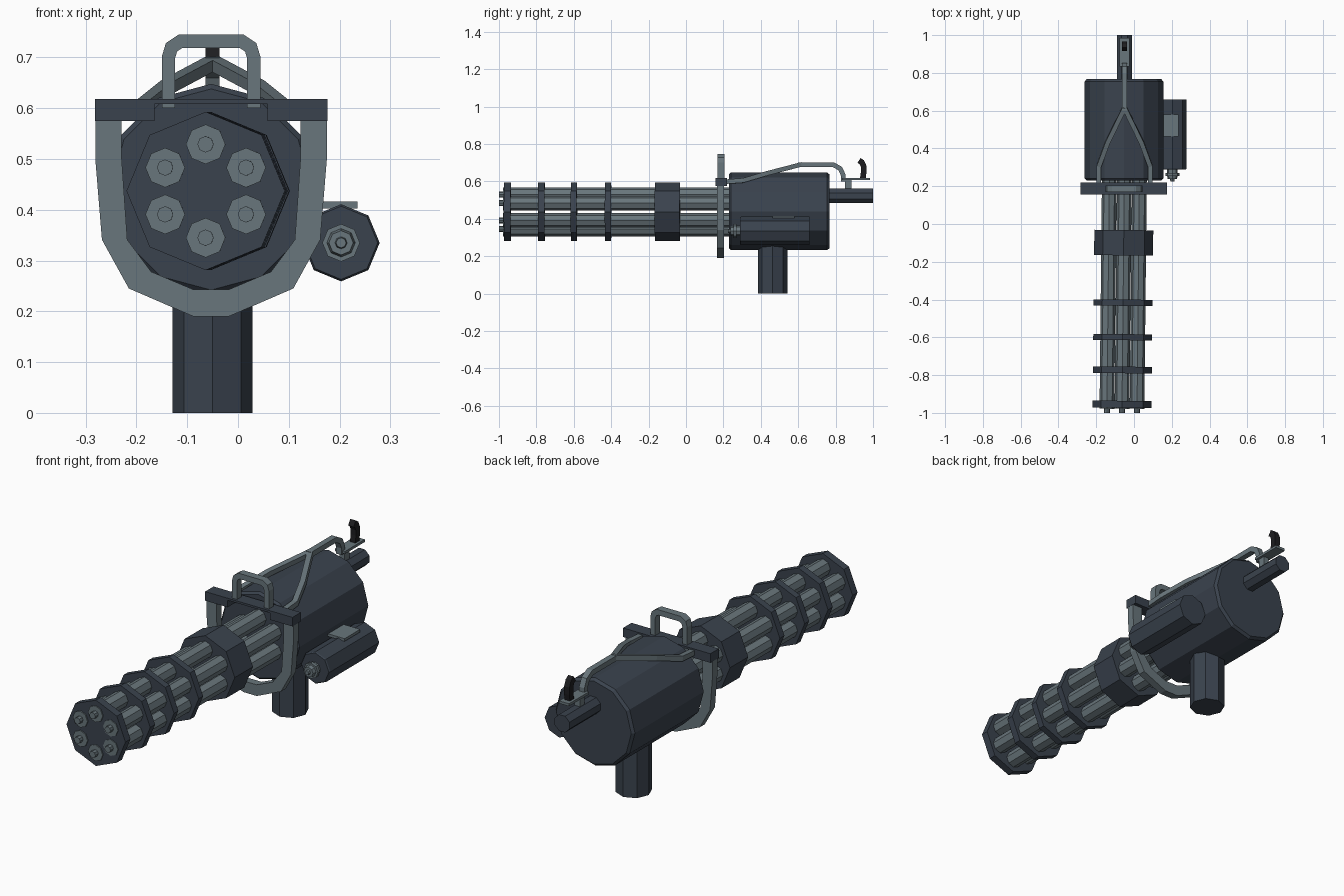
import bpy, bmesh, math
from mathutils import Vector as V

if "Cube" in bpy.data.objects:
    bpy.data.objects.remove(bpy.data.objects["Cube"])


def material(name, rgb):
    m = bpy.data.materials.new(name)
    m.diffuse_color = (*rgb, 1)
    m.use_nodes = True
    m.node_tree.nodes["Principled BSDF"].inputs["Base Color"].default_value = m.diffuse_color
    return m


DARK = material("dark_steel", (.042, .055, .075))
LIGHT = material("light_steel", (.14, .18, .2))
BLACK = material("black_grip", (.012, .012, .014))


def finish(name, bm, mat):
    bmesh.ops.recalc_face_normals(bm, faces=bm.faces)
    me = bpy.data.meshes.new(name)
    bm.to_mesh(me)
    bm.free()
    me.materials.append(mat)
    ob = bpy.data.objects.new(name, me)
    bpy.context.collection.objects.link(ob)
    return ob


def skin(name, rings, mat):
    """Bridge a list of vertex rings and cap both ends."""
    bm = bmesh.new()
    rows = [[bm.verts.new(p) for p in ring] for ring in rings]
    n = len(rows[0])
    for a, b in zip(rows, rows[1:]):
        for i in range(n):
            j = (i + 1) % n
            bm.faces.new((a[i], a[j], b[j], b[i]))
    bm.faces.new(rows[0])
    bm.faces.new(rows[-1])
    return finish(name, bm, mat)


def lathe(name, base, axis, steps, n, mat, turn=0):
    """Steps are (distance along axis, radius); a corner points up."""
    base, d = V(base), V(axis).normalized()
    right = d.cross(V((1, 0, 0)) if abs(d.z) > .9 else V((0, 0, 1))).normalized()
    up = right.cross(d)
    ang = [2 * math.pi * i / n + turn for i in range(n)]
    return skin(name, [[base + d * t + (up * math.cos(a) + right * math.sin(a)) * r
                        for a in ang] for t, r in steps], mat)


def sweep(name, pts, w, h, side, mat):
    """Mitred rectangular bar along a path; w runs along 'side'."""
    pts, rings = [V(p) for p in pts], []
    for i, p in enumerate(pts):
        a = (p - pts[i - 1]).normalized() if i else (pts[1] - p).normalized()
        b = (pts[i + 1] - p).normalized() if i < len(pts) - 1 else a
        t = (a + b).normalized()
        s = V(side)
        s = (s - t * s.dot(t)).normalized()
        k = t.cross(s) * (h / 2 / max(t.dot(a), .5))
        s *= w / 2
        rings.append([p + s + k, p - s + k, p - s - k, p + s - k])
    return skin(name, rings, mat)


def plate(name, outline, y0, y1, mat):
    """Extrude an x-z outline along y."""
    return skin(name, [[(x, y, z) for x, z in outline] for y in (y0, y1)], mat)


def box(name, x0, x1, y0, y1, z0, z1, mat):
    return plate(name, [(x0, z0), (x1, z0), (x1, z1), (x0, z1)], y0, y1, mat)


Y = V((0, 1, 0))
CX = -.053

# Main housing, grip and rear tube
lathe("housing", (CX, .23, .44), Y,
      [(0, .198), (.01, .208), (.525, .208), (.537, .197)], 12, DARK)
lathe("grip", (-.05, .463, 0), (0, 0, 1), [(0, .079), (.27, .079)], 8, DARK)
lathe("rear_tube", (-.05, .75, .523), Y, [(0, .042), (.25, .042)], 8, DARK, math.pi / 8)

# Barrel cluster, turned very slightly sideways
AXIS = V((.0105, 1, 0)).normalized()
CENTRE = V((-.064, -1, .437))
for i in range(6):
    a = math.radians(60 * i)
    off = V((math.sin(a), 0, math.cos(a))) * .092
    lathe(f"barrel_{i + 1}", CENTRE + off, AXIS,
          [(0, .016), (.022, .016), (.022, .039), (1.25, .039)], 8, LIGHT)
for i, (y0, y1) in enumerate([(-.973, -.936), (-.79, -.755), (-.615, -.583),
                              (-.433, -.4), (-.166, -.032)]):
    lathe(f"barrel_clamp_{i + 1}", CENTRE, AXIS,
          [(y0 + 1, .156), (y1 + 1, .156)], 8, DARK)

# U-shaped front frame, built from one half and mirrored about CX
outer = [(.228, .6), (.228, .5), (.215, .341), (.162, .245), (.035, .19)]
inner = [(.176, .6), (.176, .5), (.165, .341), (.118, .278), (.035, .243)]
half = lambda pts, s: [(CX + s * x, z) for x, z in pts]
frame = (half(outer, 1) + half(outer, -1)[::-1]
         + half(inner, -1) + half(inner, 1)[::-1])
plate("front_frame", frame, .166, .203, LIGHT)

# Notched cross bar and carry handle
bar = [(.229, .618), (.229, .575), (.111, .575), (.111, .608)]
plate("cross_bar", half(bar, 1) + half(bar, -1)[::-1], .157, .22, DARK)
arch = [(.084, .6), (.084, .7), (.078, .72), (.06, .732)]
sweep("carry_handle", [(x, .187, z) for x, z in half(arch, 1) + half(arch, -1)[::-1]],
      .036, .026, Y, LIGHT)

# Forked strap over the housing
for s, side in ((-1, "left"), (1, "right")):
    arm = [(.136, .21, .598), (.136, .305, .605), (.09, .43, .642), (.0, .615, .69)]
    sweep(f"strap_arm_{side}", [(-.05 + s * x, y, z) for x, y, z in arm],
          .025, .024, (1, 0, 0), LIGHT)
sweep("strap_spine", [(-.05, .6, .688), (-.05, .79, .688), (-.05, .825, .668),
                      (-.05, .84, .635), (-.05, .84, .6)], .028, .025, (1, 0, 0), LIGHT)

# Trigger plate, post and thumb trigger
box("trigger_plate", -.076, -.024, .835, .985, .606, .618, LIGHT)
box("trigger_post", -.064, -.036, .85, .885, .55, .608, LIGHT)
sweep("thumb_trigger", [(-.05, .945, .612), (-.05, .95, .65), (-.05, .95, .68),
                        (-.05, .94, .702), (-.05, .925, .712)],
      .028, .03, (1, 0, 0), BLACK)

# Side motor with stepped nozzle and bracket
lathe("side_motor", (.203, .288, .335), Y, [(0, .072), (.006, .076), (.372, .076)], 8, DARK)
lathe("motor_nozzle", (.203, .225, .335), Y,
      [(0, .01), (.012, .012), (.012, .024), (.03, .028), (.03, .037),
       (.046, .037), (.046, .028), (.07, .028)], 8, LIGHT)
box("motor_bracket", .13, .235, .463, .58, .403, .416, LIGHT)
